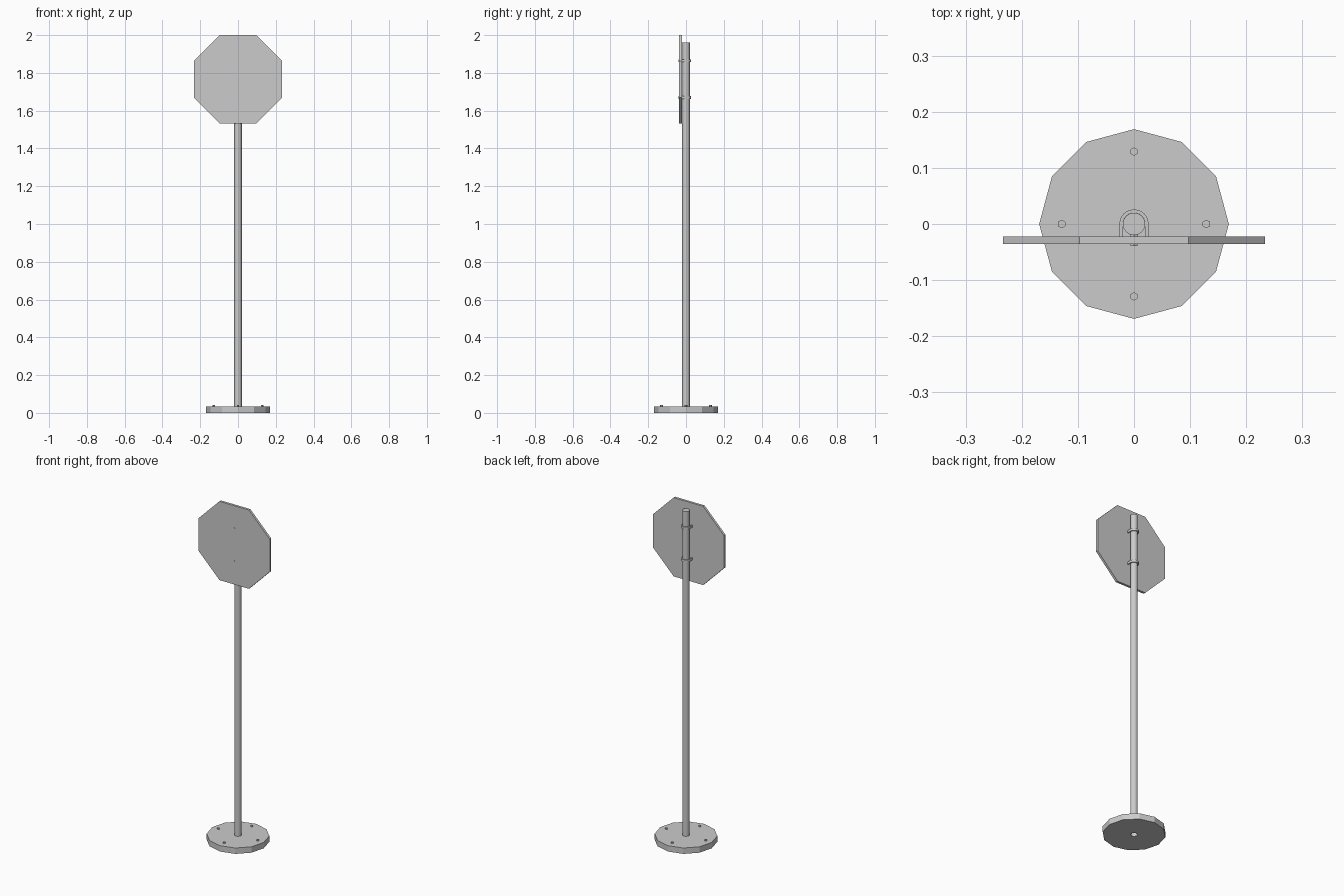
import bpy, bmesh
from math import pi, cos, sin

if "Cube" in bpy.data.objects:
    bpy.data.objects.remove(bpy.data.objects["Cube"])

grey = bpy.data.materials.new("plain_grey")
grey.use_nodes = True
grey.diffuse_color = (0.6, 0.6, 0.6, 1)
grey.node_tree.nodes["Principled BSDF"].inputs["Base Color"].default_value = grey.diffuse_color

SIGN_APOTHEM = 0.2335
SIGN_Z = 2 - SIGN_APOTHEM
SIGN_Y = -0.029
POLE_R = 0.02
BASE_H = 0.035
CLAMP_H = 0.014


def cylinder(name, sides, radius, depth, location, rotation=(0, 0, 0)):
    bpy.ops.mesh.primitive_cylinder_add(vertices=sides, radius=radius, depth=depth,
                                        location=location, rotation=rotation)
    ob = bpy.context.object
    ob.name = name
    ob.data.materials.append(grey)
    return ob


def from_bmesh(name, bm):
    bmesh.ops.recalc_face_normals(bm, faces=bm.faces)
    mesh = bpy.data.meshes.new(name)
    bm.to_mesh(mesh)
    bm.free()
    mesh.materials.append(grey)
    ob = bpy.data.objects.new(name, mesh)
    bpy.context.collection.objects.link(ob)
    return ob


# Twelve-sided base with a centre hole under the pole
bm = bmesh.new()
profile = [(0.0185, 0), (0.169, 0), (0.169, BASE_H), (0.0185, BASE_H)]
verts = [bm.verts.new((r, 0, z)) for r, z in profile]
edges = [bm.edges.new((verts[i], verts[(i + 1) % 4])) for i in range(4)]
bmesh.ops.spin(bm, geom=verts + edges, cent=(0, 0, 0), axis=(0, 0, 1),
               angle=2 * pi, steps=12, use_duplicate=False)
bmesh.ops.remove_doubles(bm, verts=bm.verts, dist=0.0001)
from_bmesh("base", bm)

# Anchor bolts through the base
for i in range(4):
    a = i * pi / 2
    cylinder(f"base_bolt_{i + 1}", 6, 0.0075, 0.042,
             (0.129 * cos(a), 0.129 * sin(a), 0.021))

# Pole, closed at the top and open at the foot
pole = cylinder("pole", 16, POLE_R, 1.96, (0, 0, 0.98))
bm = bmesh.new()
bm.from_mesh(pole.data)
bmesh.ops.delete(bm, geom=[f for f in bm.faces if f.normal.z < -0.9], context="FACES_ONLY")
bm.to_mesh(pole.data)
bm.free()
bpy.ops.object.shade_smooth_by_angle()

# Octagonal sign plate
cylinder("sign_plate", 8, SIGN_APOTHEM / cos(pi / 8), 0.014,
         (0, SIGN_Y, SIGN_Z), (pi / 2, pi / 8, 0))


# U-shaped clamp wrapping the back of the pole
def clamp(name, z):
    def outline(r):
        arc = [(r * cos(i * pi / 12), r * sin(i * pi / 12)) for i in range(13)]
        return [(r, SIGN_Y + 0.006)] + arc + [(-r, SIGN_Y + 0.006)]

    bm = bmesh.new()
    rows = [[bm.verts.new((x, y, z - CLAMP_H / 2)) for x, y in outline(r)]
            for r in (POLE_R, 0.026)]
    inner, outer = rows
    faces = [bm.faces.new((inner[i], outer[i], outer[i + 1], inner[i + 1]))
             for i in range(len(inner) - 1)]
    top = bmesh.ops.extrude_face_region(bm, geom=faces, use_keep_orig=True)
    bmesh.ops.translate(bm, vec=(0, 0, CLAMP_H),
                        verts=[g for g in top["geom"] if isinstance(g, bmesh.types.BMVert)])
    from_bmesh(name, bm)


# Clamps and the bolt heads showing on the sign face
for label, z in (("upper", SIGN_Z + 0.097), ("lower", SIGN_Z - 0.097)):
    clamp(f"{label}_clamp", z)
    cylinder(f"{label}_sign_bolt", 6, 0.007, 0.02, (0, SIGN_Y, z), (pi / 2, 0, 0))
